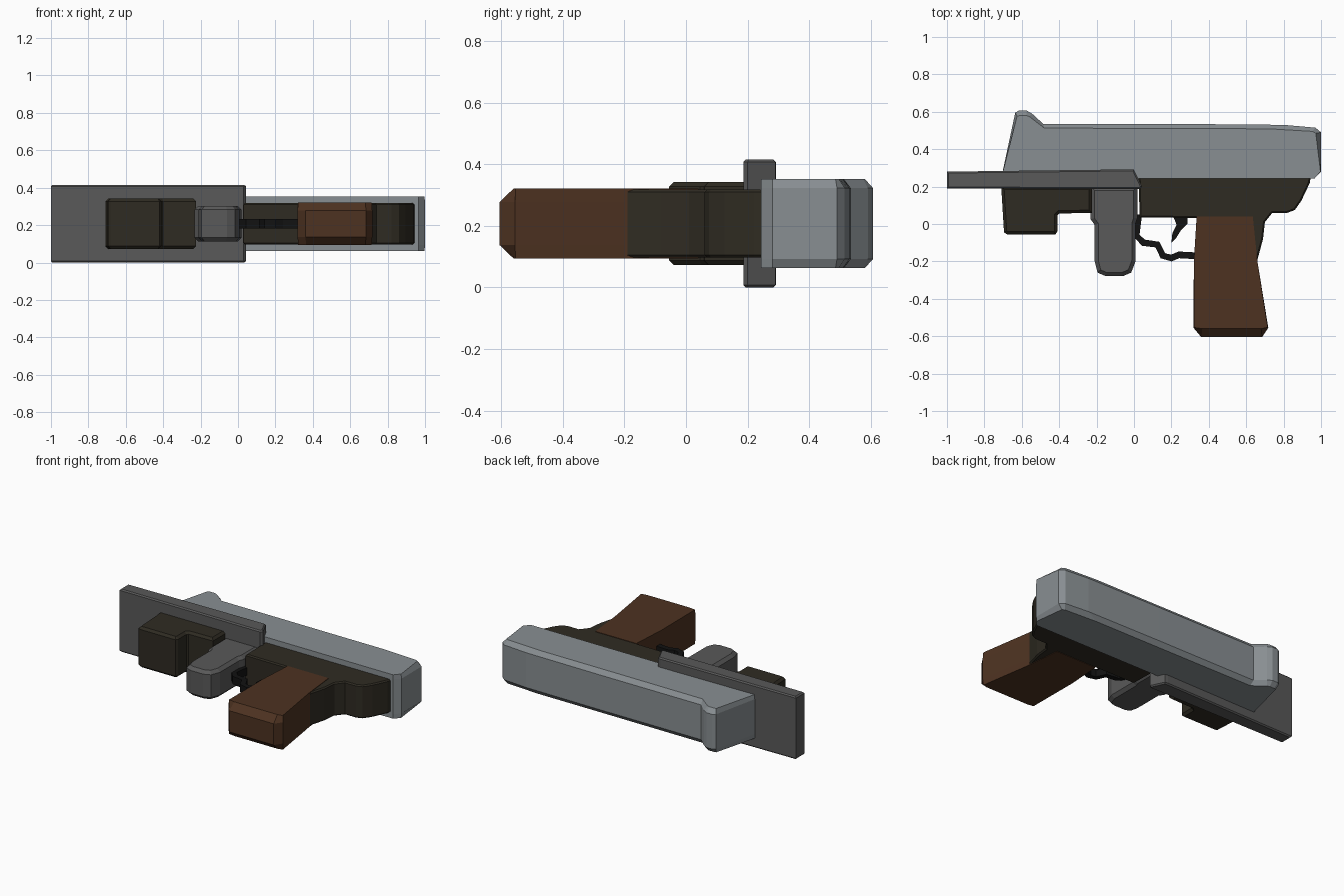
import bpy, bmesh
from mathutils import Vector

if "Cube" in bpy.data.objects:
    bpy.data.objects.remove(bpy.data.objects["Cube"])

MID = 0.2075  # mirror plane height


def material(name, rgb):
    m = bpy.data.materials.new(name)
    m.diffuse_color = (*rgb, 1)
    m.use_nodes = True
    m.node_tree.nodes["Principled BSDF"].inputs["Base Color"].default_value = m.diffuse_color
    return m


STEEL = material("pale_steel", (0.25, 0.275, 0.29))
GREY = material("mid_grey", (0.10, 0.10, 0.10))
DARK = material("dark_olive", (0.028, 0.024, 0.016))
WOOD = material("brown", (0.075, 0.032, 0.015))
BLACK = material("black", (0.006, 0.006, 0.006))


def inset(profile, d):
    """Mitred inset of a closed profile."""
    pts = [Vector(p) for p in profile]
    n = len(pts)
    area = sum(pts[i].x * pts[(i + 1) % n].y - pts[i].y * pts[(i + 1) % n].x for i in range(n))
    s = 1 if area > 0 else -1
    out = []
    for i, p in enumerate(pts):
        a = (p - pts[i - 1]).normalized()
        b = (pts[(i + 1) % n] - p).normalized()
        na, nb = Vector((-a.y, a.x)) * s, Vector((-b.y, b.x)) * s
        out.append(p + (na + nb) * (d / max(0.5, 1 + na.dot(nb))))
    return out


def slab(name, mat, outer, half, inner=None, half_outer=None):
    """Profile in XY, mirrored about MID, with a chamfer from outer to inner."""
    layers = [(outer, -half), (outer, half)]
    if inner:
        layers = [(inner, -half), (outer, -half_outer), (outer, half_outer), (inner, half)]
    bm = bmesh.new()
    rings = [[bm.verts.new((p[0], p[1], MID + z)) for p in prof] for prof, z in layers]
    n = len(outer)
    for lo, hi in zip(rings, rings[1:]):
        for i in range(n):
            j = (i + 1) % n
            bm.faces.new((lo[i], lo[j], hi[j], hi[i]))
    bm.faces.new(rings[0][::-1])
    bm.faces.new(rings[-1])
    bmesh.ops.recalc_face_normals(bm, faces=bm.faces)
    me = bpy.data.meshes.new(name)
    bm.to_mesh(me)
    bm.free()
    me.materials.append(mat)
    ob = bpy.data.objects.new(name, me)
    bpy.context.collection.objects.link(ob)
    return ob


def soft(name, mat, outer, half, d):
    slab(name, mat, outer, half, inset(outer, d), half - d)


def strip(path, width):
    """Closed outline of constant width around an open path."""
    pts = [Vector(p) for p in path]
    left, right = [], []
    for i, p in enumerate(pts):
        t = (pts[min(i + 1, len(pts) - 1)] - pts[max(i - 1, 0)]).normalized()
        off = Vector((-t.y, t.x)) * width / 2
        left.append(p + off)
        right.append(p - off)
    return left + right[::-1]


# Upper slide with raised front
slide = [(-0.71, 0.245), (-0.635, 0.595), (-0.615, 0.607), (-0.575, 0.607), (-0.545, 0.59),
         (-0.485, 0.535), (0.25, 0.535), (0.8, 0.53), (0.97, 0.515), (1.0, 0.49),
         (1.0, 0.28), (0.965, 0.243)]
slide_side = [(-0.71, 0.245), (-0.625, 0.577), (-0.61, 0.58), (-0.575, 0.58), (-0.56, 0.575),
              (-0.48, 0.513), (0.25, 0.51), (0.72, 0.509), (0.955, 0.495), (0.972, 0.485),
              (0.997, 0.28), (0.965, 0.243)]
slab("slide", STEEL, slide, 0.145, slide_side, 0.115)

# Wide flat plate
plate = [(-1, 0.19), (-1, 0.28), (-0.02, 0.292), (0.0, 0.29), (0.043, 0.2), (0.03, 0.186)]
soft("wide_plate", GREY, plate, 0.2075, 0.008)

# Front lower block
block = [(-0.71, 0.2), (-0.695, -0.045), (-0.68, -0.055), (-0.42, -0.055), (-0.41, -0.04),
         (-0.41, 0.045), (-0.4, 0.056), (-0.225, 0.06), (-0.225, 0.2)]
soft("front_block", DARK, block, 0.135, 0.015)

# Forward handle
handle = [(-0.232, 0.2), (-0.232, 0.025), (-0.21, -0.005), (-0.21, -0.2), (-0.195, -0.26),
          (-0.15, -0.279), (-0.06, -0.279), (-0.015, -0.26), (0.008, -0.2), (0.008, 0.0),
          (0.018, 0.03), (0.018, 0.2)]
soft("forward_handle", GREY, handle, 0.095, 0.02)

# Rear frame with spine behind the grip
frame = [(0.025, 0.25), (0.945, 0.25), (0.94, 0.22), (0.895, 0.125), (0.86, 0.075), (0.82, 0.06),
         (0.74, 0.06), (0.7, 0.01), (0.69, -0.08), (0.66, -0.19), (0.6, -0.19), (0.6, 0.03),
         (0.03, 0.035)]
soft("rear_frame", DARK, frame, 0.11, 0.008)

# Grip with bevelled foot
grip = [(0.335, 0.04), (0.635, 0.04), (0.66, -0.2), (0.718, -0.555), (0.685, -0.605),
        (0.36, -0.605), (0.318, -0.555), (0.32, -0.2)]
grip_side = grip[:3] + [(0.715, -0.553), (0.68, -0.56), (0.365, -0.56), (0.322, -0.553)] + grip[7:]
slab("grip", WOOD, grip, 0.113, grip_side, 0.07)

# Trigger guard and trigger
guard = [(0.025, 0.05), (0.012, -0.06), (0.05, -0.1), (0.125, -0.11), (0.155, -0.17),
         (0.2, -0.182), (0.24, -0.165), (0.33, -0.17)]
slab("trigger_guard", BLACK, strip(guard, 0.036), 0.026)
trigger = [(0.21, 0.04), (0.285, 0.04), (0.285, 0.0), (0.25, -0.035), (0.225, -0.075),
           (0.2, -0.1), (0.205, -0.05), (0.228, -0.005)]
slab("trigger", BLACK, trigger, 0.022)
